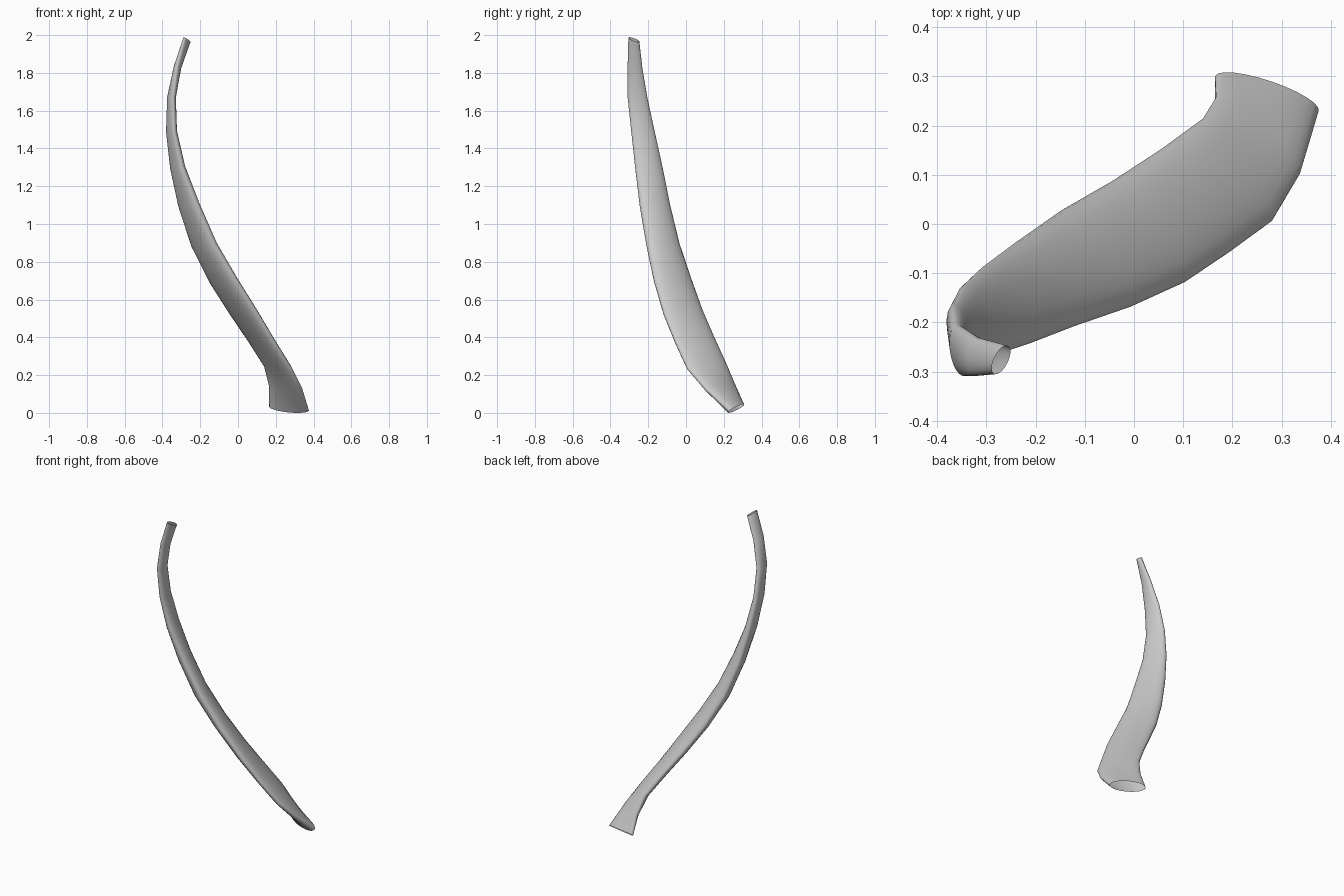
import bpy, bmesh, math
from mathutils import Vector

if "Cube" in bpy.data.objects:
    bpy.data.objects.remove(bpy.data.objects["Cube"])

SIDES = 24
# Stations along the horn: centre xyz, long half-axis xyz, short half-width
STATIONS = [
    (.270, .265, .032, .105, -.036, -.012, .033),
    (.252, .180, .145, .085, -.078, -.010, .033),
    (.210, .110, .255, .070, -.104, -.010, .032),
    (.125, .048, .390, .070, -.104, -.010, .034),
    (.030, -.015, .540, .073, -.103, -.005, .037),
    (-.077, -.070, .710, .070, -.098, 0, .040),
    (-.180, -.122, .900, .060, -.085, 0, .042),
    (-.260, -.165, 1.11, .047, -.078, 0, .039),
    (-.320, -.197, 1.31, .027, -.072, 0, .032),
    (-.352, -.228, 1.50, .016, -.062, 0, .025),
    (-.352, -.257, 1.68, .008, -.052, 0, .022),
    (-.320, -.270, 1.84, -.004, -.039, .006, .020),
    (-.270, -.276, 1.985, -.015, -.028, .012, .015),
]

# Open flattened horn: one elliptical ring per station, bridged by quads
centres = [Vector(s[:3]) for s in STATIONS]
bm = bmesh.new()
rings = []
for i, s in enumerate(STATIONS):
    tangent = centres[min(i + 1, len(centres) - 1)] - centres[max(i - 1, 0)]
    long_axis = Vector(s[3:6])
    short_axis = tangent.cross(long_axis).normalized() * s[6]
    ring = []
    for k in range(SIDES):
        a = 2 * math.pi * k / SIDES
        ring.append(bm.verts.new(centres[i] + long_axis * math.cos(a) + short_axis * math.sin(a)))
    rings.append(ring)
for lower, upper in zip(rings, rings[1:]):
    for k in range(SIDES):
        n = (k + 1) % SIDES
        bm.faces.new((lower[k], lower[n], upper[n], upper[k]))

# Rest the lowest rim point on the ground
low = min(v.co.z for v in bm.verts)
for v in bm.verts:
    v.co.z -= low
for f in bm.faces:
    f.smooth = True

mesh = bpy.data.meshes.new("curved_horn")
bm.to_mesh(mesh)
bm.free()
horn = bpy.data.objects.new("curved_horn", mesh)
bpy.context.collection.objects.link(horn)
